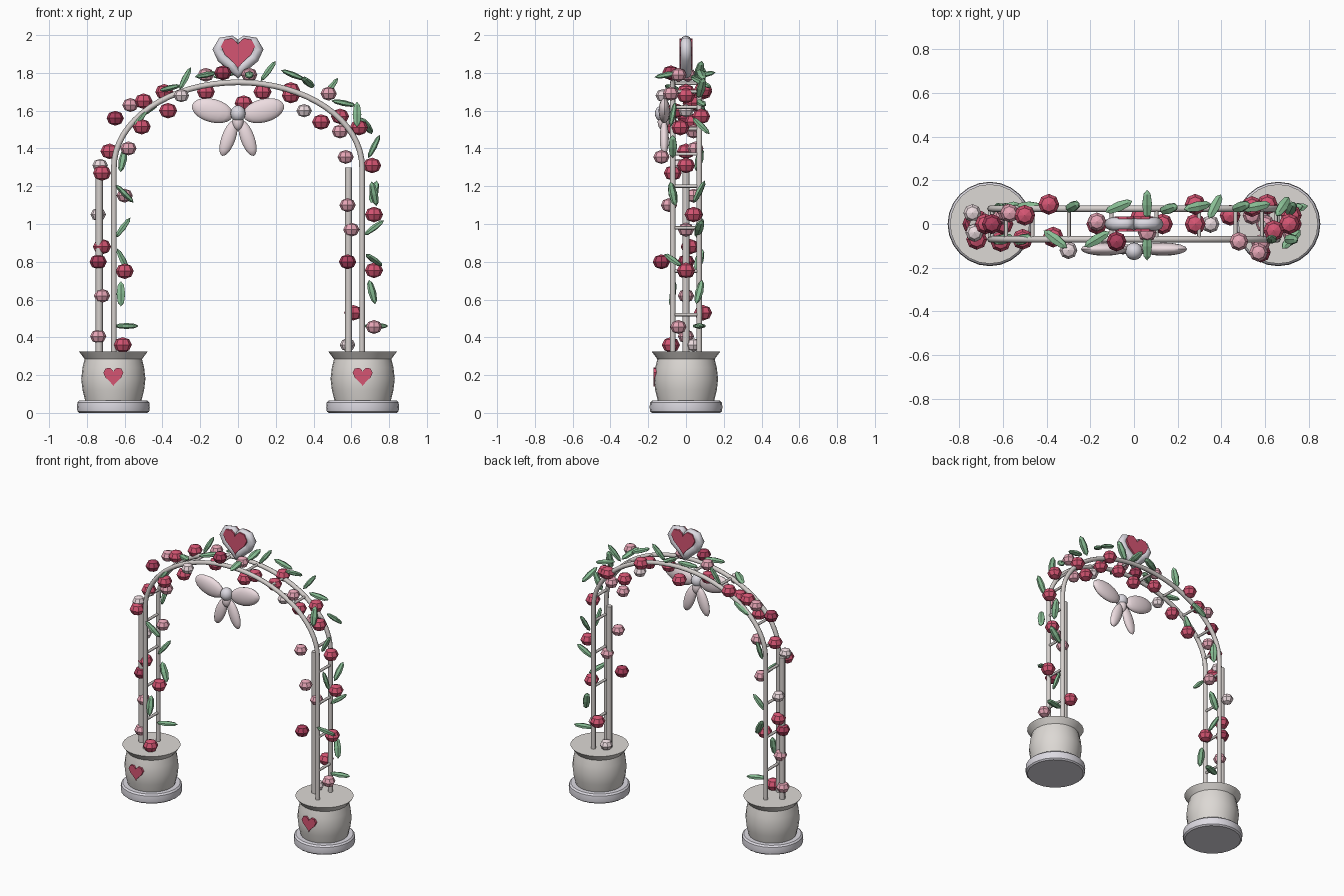
import bpy, bmesh, math
from mathutils import Vector, Matrix

if "Cube" in bpy.data.objects:
    bpy.data.objects.remove(bpy.data.objects["Cube"])


def material(name, rgb):
    m = bpy.data.materials.new(name)
    m.diffuse_color = (*rgb, 1)
    m.use_nodes = True
    m.node_tree.nodes["Principled BSDF"].inputs["Base Color"].default_value = m.diffuse_color
    return m


RED = material("red", (0.66, 0.09, 0.17))
DARK = material("dark_red", (0.42, 0.05, 0.11))
PINK = material("pink", (0.80, 0.38, 0.47))
PALE = material("pale_pink", (0.85, 0.72, 0.75))
GREEN = material("green", (0.25, 0.52, 0.30))
STONE = material("stone", (0.72, 0.69, 0.66))
LILAC = material("lilac", (0.72, 0.70, 0.76))
METAL = material("metal", (0.66, 0.62, 0.60))


def finish(name, bm, mat, smooth=False):
    bmesh.ops.recalc_face_normals(bm, faces=bm.faces)
    me = bpy.data.meshes.new(name)
    bm.to_mesh(me)
    bm.free()
    ob = bpy.data.objects.new(name, me)
    bpy.context.collection.objects.link(ob)
    me.materials.append(mat)
    if smooth:
        bpy.context.view_layer.objects.active = ob
        ob.select_set(True)
        bpy.ops.object.shade_smooth_by_angle(angle=math.radians(35))
        ob.select_set(False)
    return ob


def lathe(name, profile, x, mat, n=24):
    # closed solid of revolution from (radius, z) pairs
    bm = bmesh.new()
    rings = [[bm.verts.new((x + r * math.cos(2 * math.pi * i / n), r * math.sin(2 * math.pi * i / n), z))
              for i in range(n)] for r, z in profile]
    for a, b in zip(rings, rings[1:]):
        for i in range(n):
            j = (i + 1) % n
            bm.faces.new((a[i], a[j], b[j], b[i]))
    bm.faces.new(rings[0])
    bm.faces.new(rings[-1])
    return finish(name, bm, mat, True)


def tube(name, pts, radius, mat, cyclic=False):
    cu = bpy.data.curves.new(name, "CURVE")
    cu.dimensions = "3D"
    cu.bevel_depth = radius
    cu.bevel_resolution = 2
    cu.use_fill_caps = True
    sp = cu.splines.new("POLY")
    sp.points.add(len(pts) - 1)
    for p, co in zip(sp.points, pts):
        p.co = (*co, 1)
    sp.use_cyclic_u = cyclic
    sp.use_smooth = True
    cu.materials.append(mat)
    ob = bpy.data.objects.new(name, cu)
    bpy.context.collection.objects.link(ob)
    bpy.context.view_layer.objects.active = ob
    ob.select_set(True)
    bpy.ops.object.convert(target="MESH")
    bpy.context.object.select_set(False)


def blob(name, loc, size, mat, axis=(0, 0, 1), seg=8, rings=4, smooth=False):
    # ellipsoid whose local z follows the axis, local y kept nearest to up
    bm = bmesh.new()
    q = Vector(axis).to_track_quat("Z", "Y").to_matrix().to_4x4()
    bmesh.ops.create_uvsphere(bm, u_segments=seg, v_segments=rings, radius=1,
                              matrix=Matrix.Translation(loc) @ q @ Matrix.Diagonal((*size, 1)))
    return finish(name, bm, mat, smooth)


def wing(name, loc, angle, size):
    # ellipsoid lying in the xz plane, long axis turned by the angle
    bm = bmesh.new()
    m = Matrix.Translation(loc) @ Matrix.Rotation(-angle, 4, "Y") @ Matrix.Diagonal((*size, 1))
    bmesh.ops.create_uvsphere(bm, u_segments=16, v_segments=10, radius=1, matrix=m)
    return finish(name, bm, PALE, True)


def heart_points(w, z0, z1, x=0, y=0, n=16):
    out = []
    for i in range(n):
        t = 2 * math.pi * i / n
        v = 13 * math.cos(t) - 5 * math.cos(2 * t) - 2 * math.cos(3 * t) - math.cos(4 * t)
        out.append((x + w * math.sin(t) ** 3, y, z0 + (z1 - z0) * (v + 17) / 28.9))
    return out


def heart_plate(name, pts, depth):
    bm = bmesh.new()
    f = bm.faces.new([bm.verts.new(p) for p in pts])
    ext = bmesh.ops.extrude_face_region(bm, geom=[f])["geom"]
    bmesh.ops.translate(bm, vec=(0, depth, 0), verts=[v for v in ext if isinstance(v, bmesh.types.BMVert)])
    bm.faces.ensure_lookup_table()
    if not any(all(abs(v.co.y - pts[0][1]) < 1e-6 for v in g.verts) for g in bm.faces):
        bm.faces.new([v for v in bm.verts if abs(v.co.y - pts[0][1]) < 1e-6])
    return finish(name, bm, RED)


def arc(t):
    return 0.657 * math.cos(t), 1.3 + 0.45 * math.sin(t)


# pots with heart badges, and the extra posts
for side, x in (("left", -0.66), ("right", 0.66)):
    lathe("plinth_" + side, [(0.18, 0), (0.19, 0.008), (0.193, 0.03), (0.19, 0.055), (0.18, 0.065)], x, LILAC)
    lathe("pot_" + side, [(0.148, 0.06), (0.163, 0.12), (0.17, 0.18), (0.163, 0.24),
                          (0.152, 0.285), (0.182, 0.325)], x, STONE)
    heart_plate("pot_heart_" + side, heart_points(0.053, 0.14, 0.24, x, -0.173), 0.02)
    tube("post_" + side, [(x - 0.075, 0, 0.3), (x - 0.075, 0, 1.3)], 0.019, METAL)

# arched rails
for side, y in (("front", -0.07), ("back", 0.07)):
    bow = [arc(math.pi * i / 32) for i in range(33)]
    path = [(0.657, 0.3)] + bow + [(-0.657, 0.3)]
    tube("rail_" + side, [(px, y, pz) for px, pz in path], 0.015, METAL)

# rungs between the rails
spots = [(s * 0.657, z) for s in (-1, 1) for z in (0.52, 0.75, 0.98, 1.2)]
spots += [arc(math.pi * (i + 0.5) / 10) for i in range(10)]
for x, z in spots:
    tube("rung", [(x, -0.07, z), (x, 0.07, z)], 0.009, METAL)

# heart crest
tube("crest_frame", heart_points(0.105, 1.80, 1.97), 0.03, LILAC, True)
heart_plate("crest_heart", heart_points(0.09, 1.82, 1.985, y=-0.034), 0.068)

# butterfly
for s in (-1, 1):
    up, low = math.radians(15), math.radians(-70)
    wing("upper_wing", (s * 0.135, -0.115, 1.60), up if s > 0 else math.pi - up, (0.112, 0.03, 0.062))
    wing("lower_wing", (s * 0.05, -0.115, 1.455), low if s > 0 else math.pi - low, (0.10, 0.024, 0.037))
blob("butterfly_head", (0, -0.125, 1.585), (0.04, 0.04, 0.043), LILAC, seg=16, rings=10, smooth=True)
blob("butterfly_body", (0, -0.12, 1.54), (0.03, 0.03, 0.045), PALE, seg=16, rings=10, smooth=True)

# roses by colour
red_roses = [(-.72, -.07, 1.27), (-.72, .02, .88), (-.60, 0, .75), (-.61, -.08, .36), (-.68, 0, 1.385),
             (-.50, .04, 1.65), (-.51, -.07, 1.515), (-.39, .09, 1.70), (-.37, -.06, 1.60), (-.17, 0, 1.70),
             (.03, .03, 1.64), (.13, 0, 1.70), (.28, 0, 1.68), (.28, .09, 1.71), (.44, .04, 1.54),
             (.54, .08, 1.57), (.64, -.03, 1.51), (.71, 0, 1.31), (.72, .04, 1.05), (.72, 0, .755),
             (.61, .09, .53)]
dark_roses = [(-.74, 0, .80), (-.65, 0, 1.56), (-.08, -.08, 1.80), (.58, -.13, .80)]
pink_roses = [(-.72, 0, .62), (-.74, 0, .405), (-.60, .04, 1.15), (-.58, .05, 1.40), (-.57, .05, 1.63),
              (-.17, .01, 1.79), (.06, -.04, 1.79), (.48, -.08, 1.69), (.54, .04, 1.49),
              (.57, -.13, 1.355), (.58, -.09, 1.10), (.60, 0, .97), (.72, -.04, .455)]
pale_roses = [(-.73, -.04, 1.31), (-.74, .05, 1.05), (-.30, -.12, 1.68), (.35, 0, 1.60), (.58, .04, .36)]
for places, mat, r in ((red_roses, RED, .048), (dark_roses, DARK, .046),
                       (pink_roses, PINK, .043), (pale_roses, PALE, .041)):
    for p in places:
        blob("rose", p, (r, r, r * 0.86), mat)

# leaves: position, then the direction each one points
left_leaves = [((-.59, .07, .46), (5, 2, 0)), ((-.62, -.07, .63), (0, 1, 5)), ((-.61, .07, .81), (-2, 1, 4)),
               ((-.61, .07, .98), (3, 1, 4)), ((-.60, -.07, 1.16), (4, 1, -4)), ((-.61, .07, 1.34), (1, 1, 5))]
arch_leaves = [((-.51, -.07, 1.57), (3, 1, 4)), ((-.48, .08, 1.60), (5, 0, 3)), ((-.36, -.07, 1.72), (4, -3, 1)),
               ((-.28, .08, 1.77), (2, 1, 4)), ((-.17, -.07, 1.79), (5, 3, 1)), ((-.07, .08, 1.79), (5, 2, 1)),
               ((.06, .09, 1.79), (0, 5, 1)), ((.06, -.10, 1.79), (0, 5, 1)), ((.16, .07, 1.81), (3, 1, 4)),
               ((.29, .08, 1.79), (5, 1, -2)), ((.37, .08, 1.75), (2, 4, -2)), ((.49, .08, 1.72), (3, 1, 4)),
               ((.56, .08, 1.64), (5, 1, -1)), ((.63, -.07, 1.58), (0, 1, 5))]
right_leaves = [((.72, -.07, 1.41), (2, 0, 4)), ((.68, .08, 1.52), (2, 3, -3)), ((.72, -.07, 1.16), (1, 1, -5)),
                ((.72, .07, 1.17), (1, 2, 4)), ((.72, .07, .98), (4, 1, 3)), ((.72, -.07, .81), (4, 4, -3)),
                ((.71, .07, .64), (-1, 1, 4)), ((.73, .07, .46), (5, 1, 0))]
for group in (left_leaves, arch_leaves, right_leaves):
    for p, d in group:
        blob("leaf", p, (0.026, 0.016, 0.068), GREEN, d, 6, 4)
